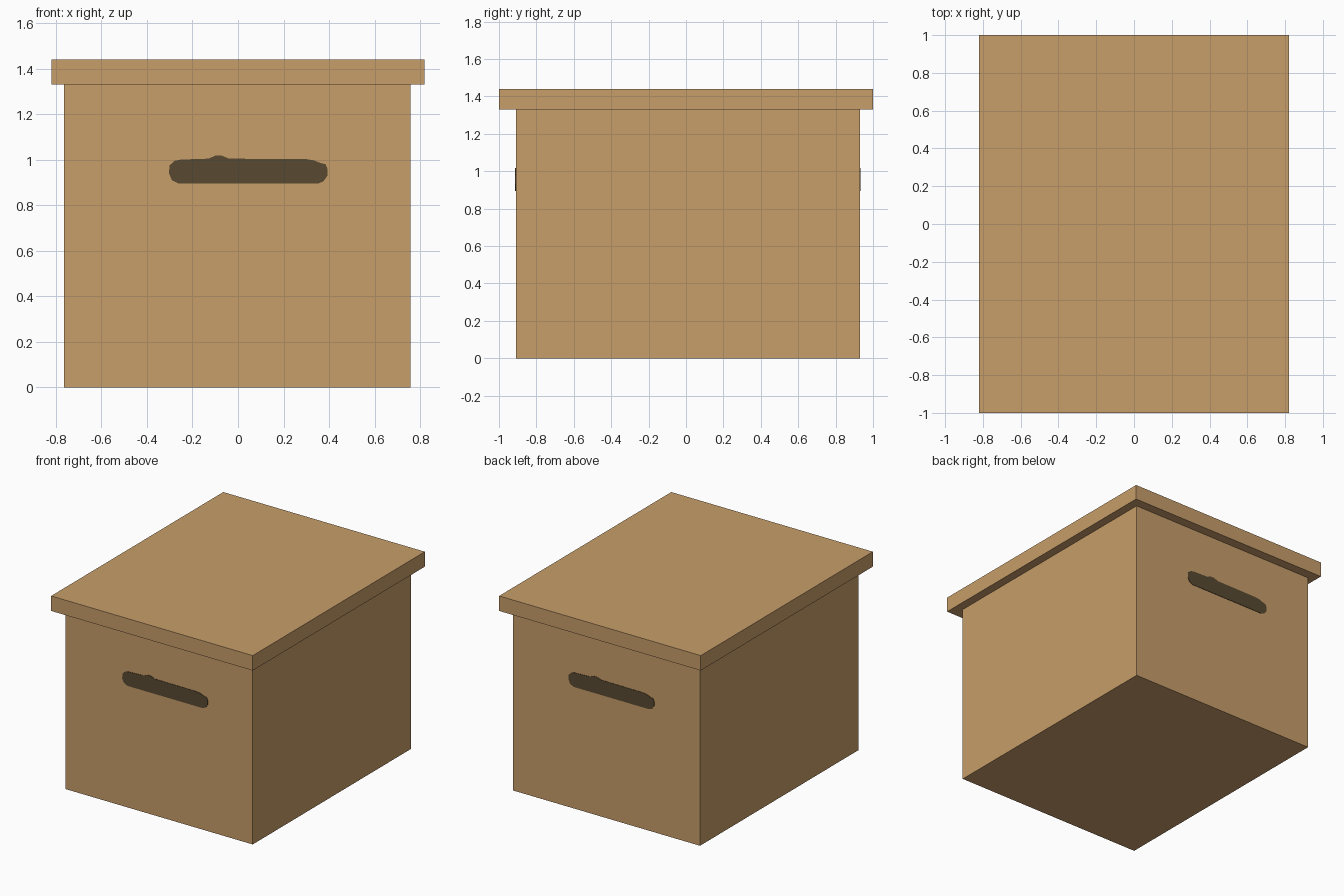
import bpy
import bmesh

if "Cube" in bpy.data.objects:
    bpy.data.objects.remove(bpy.data.objects["Cube"])


def material(name, rgb):
    m = bpy.data.materials.new(name)
    m.diffuse_color = (*rgb, 1.0)
    m.use_nodes = True
    m.node_tree.nodes["Principled BSDF"].inputs["Base Color"].default_value = m.diffuse_color
    return m


CARD = material("cardboard_tan", (0.578, 0.342, 0.144))
DARK = material("dark_opening", (0.098, 0.0685, 0.032))


def finish(bm, name, mat):
    bmesh.ops.recalc_face_normals(bm, faces=bm.faces)
    mesh = bpy.data.meshes.new(name)
    bm.to_mesh(mesh)
    bm.free()
    mesh.materials.append(mat)
    obj = bpy.data.objects.new(name, mesh)
    bpy.context.collection.objects.link(obj)


def box(name, lo, hi, mat):
    bm = bmesh.new()
    bmesh.ops.create_cube(bm, size=1.0)
    for v in bm.verts:
        v.co = [hi[i] if v.co[i] > 0 else lo[i] for i in range(3)]
    finish(bm, name, mat)


# Carton body and overhanging lid
box("carton_body", (-0.765, -0.91, 0.0), (0.757, 0.93, 1.33), CARD)
box("lid", (-0.82, -1.0, 1.33), (0.82, 1.0, 1.44), CARD)

# Hand hole outline (x, z) with its slightly ragged upper edge
HOLE = [(-0.303, 0.94), (-0.301, 0.975), (-0.28, 0.995), (-0.25, 1.001),
        (-0.13, 1.005), (-0.10, 1.018), (-0.07, 1.018), (-0.04, 1.005),
        (0.30, 1.003), (0.335, 0.997), (0.36, 0.987), (0.385, 0.98),
        (0.393, 0.96), (0.393, 0.93), (0.375, 0.905), (0.35, 0.895),
        (-0.26, 0.895), (-0.29, 0.91)]


def hand_hole(name, y, side):
    """Thin dark plate; side = -1 for the front, +1 for the back (turned round)."""
    bm = bmesh.new()
    face = bm.faces.new([bm.verts.new((-side * x, y, z)) for x, z in HOLE])
    ext = bmesh.ops.extrude_face_region(bm, geom=[face])
    for v in ext["geom"]:
        if isinstance(v, bmesh.types.BMVert):
            v.co.y += side * 0.003
    finish(bm, name, DARK)


hand_hole("front_hand_hole", -0.91, -1)
hand_hole("back_hand_hole", 0.93, 1)
